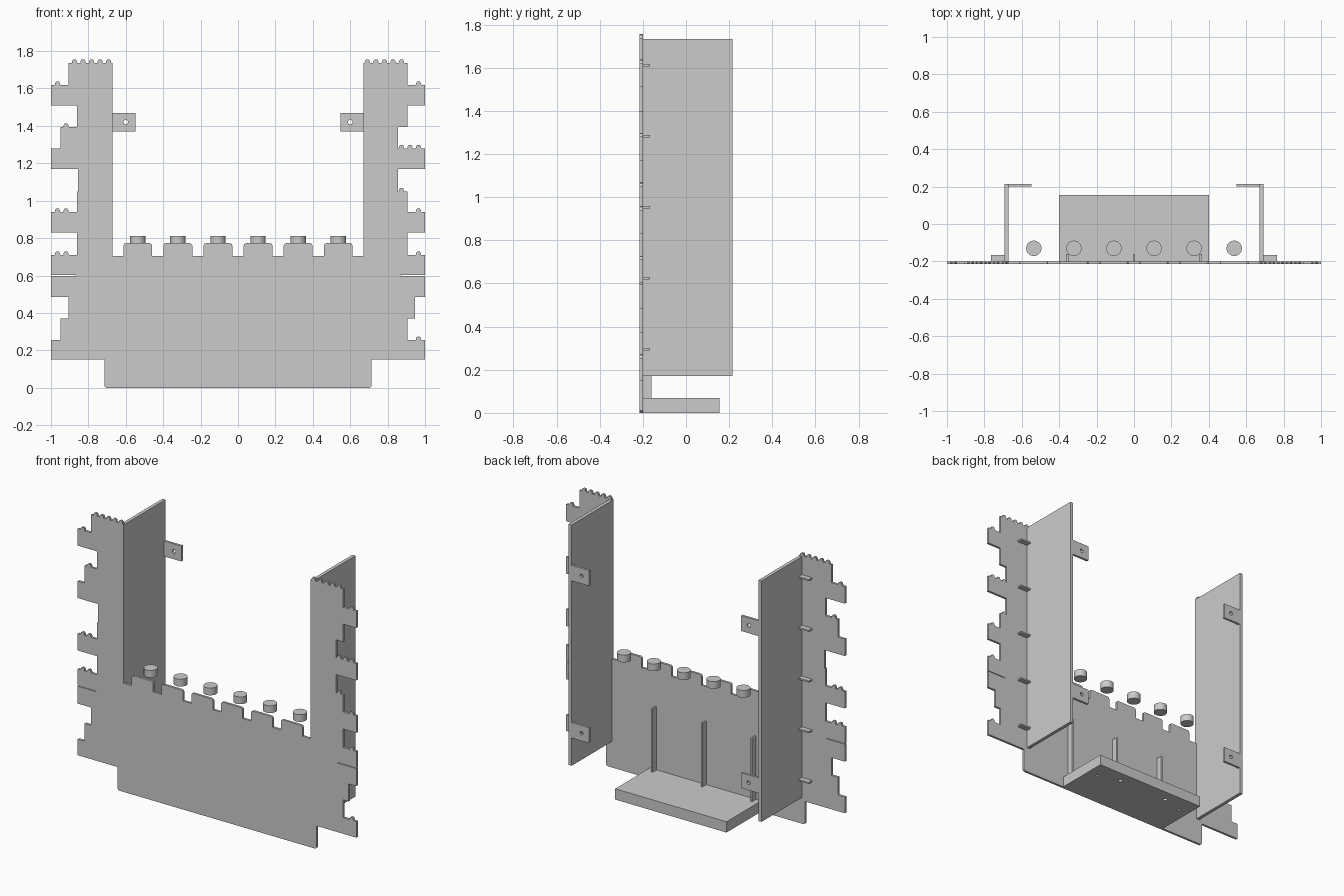
import bpy, bmesh, math
from mathutils import Vector

if "Cube" in bpy.data.objects:
    bpy.data.objects.remove(bpy.data.objects["Cube"])


def finish(bm, name):
    bmesh.ops.recalc_face_normals(bm, faces=bm.faces[:])
    me = bpy.data.meshes.new(name)
    bm.to_mesh(me)
    bm.free()
    ob = bpy.data.objects.new(name, me)
    bpy.context.collection.objects.link(ob)
    return ob


def box(name, x0, x1, y0, y1, z0, z1):
    bm = bmesh.new()
    bmesh.ops.create_cube(bm, size=1)
    for v in bm.verts:
        v.co = Vector(((x0 + x1) / 2 + v.co.x * (x1 - x0),
                       (y0 + y1) / 2 + v.co.y * (y1 - y0),
                       (z0 + z1) / 2 + v.co.z * (z1 - z0)))
    return finish(bm, name)


def plate(name, outline, y0, y1):
    bm = bmesh.new()
    face = bm.faces.new([bm.verts.new((x, y0, z)) for x, z in outline])
    ext = bmesh.ops.extrude_face_region(bm, geom=[face])
    vs = [g for g in ext["geom"] if isinstance(g, bmesh.types.BMVert)]
    bmesh.ops.translate(bm, vec=(0, y1 - y0, 0), verts=vs)
    return finish(bm, name)


def cylinder(name, loc, r, h, along_y=False, sides=32):
    rot = (math.pi / 2, 0, 0) if along_y else (0, 0, 0)
    bpy.ops.mesh.primitive_cylinder_add(vertices=sides, radius=r, depth=h, location=loc, rotation=rot)
    ob = bpy.context.object
    ob.name = name
    bpy.ops.object.shade_smooth_by_angle()
    return ob


def drill(ob, cutter):
    mod = ob.modifiers.new("hole", 'BOOLEAN')
    mod.operation = 'DIFFERENCE'
    mod.solver = 'EXACT'
    mod.object = cutter
    bpy.context.view_layer.objects.active = ob
    bpy.ops.object.modifier_apply(modifier=mod.name)
    bpy.data.objects.remove(cutter)


# Ragged block edges: half width and top height of each course
RIGHT = [(1, .255), (.905, .37), (.945, .485), (1, .598), (.87, .602), (1, .71), (.905, .83),
         (1, .94), (.905, 1.05), (.855, 1.17), (1, 1.28), (.855, 1.395), (.905, 1.51),
         (1, 1.62), (.905, 1.737)]
LEFT = [(1, .255), (.95, .37), (.905, .485), (1, .598), (.87, .602), (1, .71), (.86, .83),
        (1, .94), (.86, 1.05), (.855, 1.17), (1, 1.28), (.95, 1.395), (.86, 1.51),
        (1, 1.62), (.905, 1.737)]


def ragged_edge(courses):
    pts, z = [], .15
    for i, (x, top) in enumerate(courses):
        pts += [(x, z), (x, top)]
        nxt = courses[i + 1][0] if i + 1 < len(courses) else .67
        # small rounded bumps along each exposed ledge
        if nxt < x and abs(top - .598) > .001:
            for k in range(6, -1, -1):
                c = .692 + .0455 * k
                if nxt + .016 < c < x - .016:
                    pts += [(c + .015, top), (c + .011, top + .014), (c + .006, top + .018),
                            (c - .006, top + .018), (c - .011, top + .014), (c - .015, top)]
        z = top
    return pts + [(.67, top)]


# Front panel with battlements
PITCH = .2143
centres = [(i - 2.5) * PITCH for i in range(6)]
outline = [(-.715, .01), (-.705, 0), (.705, 0), (.715, .01), (.715, .15)]
outline += ragged_edge(RIGHT) + [(.67, .705)]
for c in reversed(centres):
    outline += [(c + .077, .705), (c + .077, .76), (c + .073, .769), (c + .064, .773),
                (c - .064, .773), (c - .073, .769), (c - .077, .76), (c - .077, .705)]
outline += [(-.67, .705)] + [(-x, z) for x, z in reversed(ragged_edge(LEFT))] + [(-.715, .15)]
plate("front_panel", outline, -.215, -.2)

# Round studs behind the battlements
for c in centres:
    cylinder("stud", (c, -.13, .7875), .041, .047)

# Tower side walls, mounting tabs and small brackets
for s in (-1, 1):
    def sbox(name, a, b, *rest):
        return box(name, min(s * a, s * b), max(s * a, s * b), *rest)
    sbox("side_wall", .67, .692, -.2, .215, .17, 1.733)
    for z in (.40, 1.42):
        tab = sbox("mounting_tab", .547, .67, .2, .215, z - .05, z + .05)
        drill(tab, cylinder("cutter", (s * .6, .207, z), .012, .1, True, 24))
    for i in range(5):
        z = .295 + i * .329
        sbox("bracket", .692, .765, -.2, -.167, z - .005, z + .005)

# Bottom shelf with screw holes underneath
shelf = box("shelf", -.4, .4, -.2, .155, 0, .07)
for s in (-1, 1):
    for x, y, r in ((.327, .04, .009), (.18, .083, .014)):
        drill(shelf, cylinder("cutter", (s * x, y, 0), r, .08, False, 24))

# Stiffening ribs on the back of the panel
for x in (-.357, 0, .357):
    box("rib", x - .006, x + .006, -.2, -.16, .07, .48)
